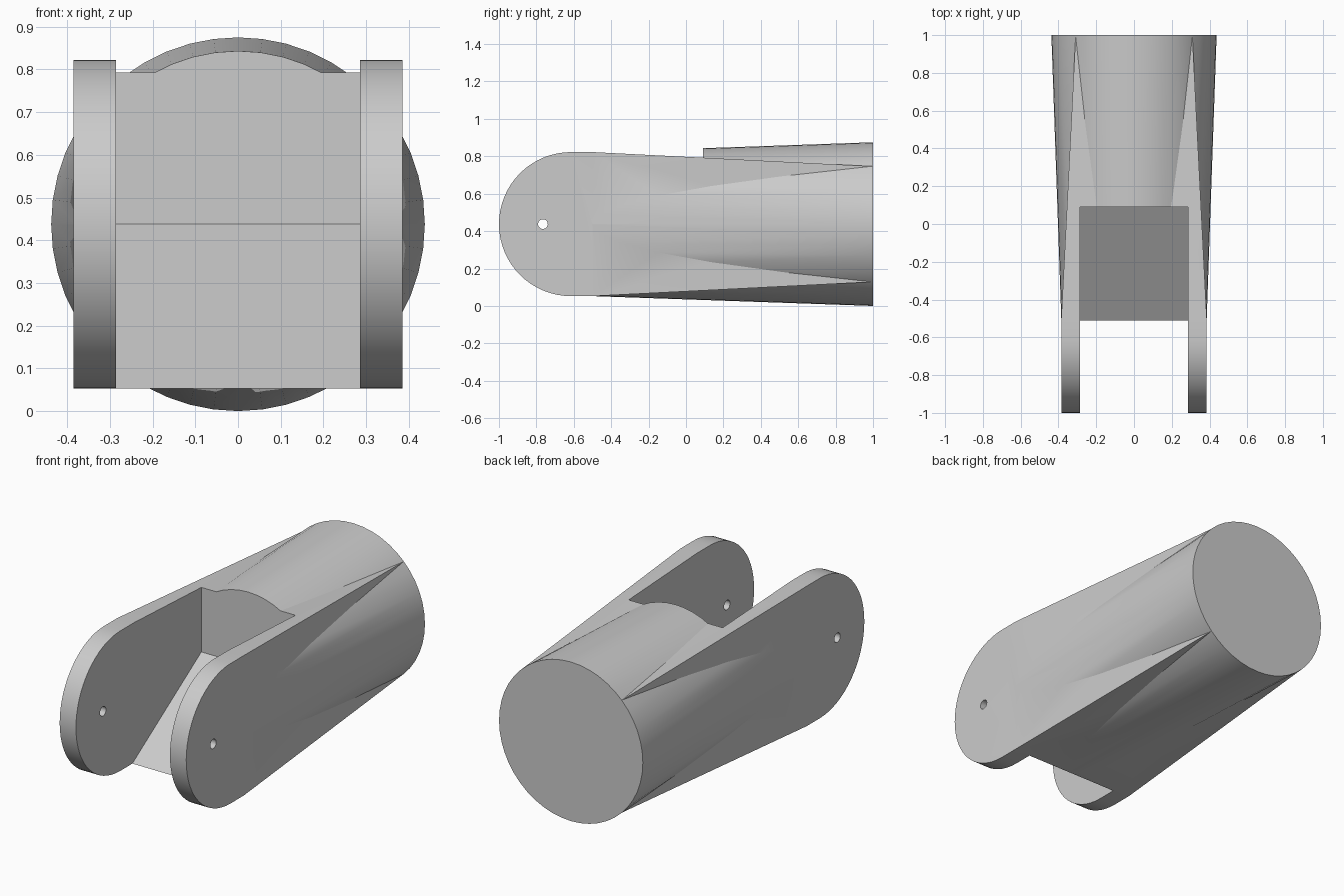
import bpy, bmesh
from math import pi, sin, cos
from mathutils import Matrix, Vector

cube = bpy.data.objects.get("Cube")
if cube:
    bpy.data.objects.remove(cube)

MID = 0.4375      # height of the long axis
HALF = 0.385      # half width of the square end
SLOT = 0.286      # half width of the slot
TAPER = -0.5      # where the taper begins


def make_object(name, bm):
    bmesh.ops.recalc_face_normals(bm, faces=bm.faces)
    mesh = bpy.data.meshes.new(name)
    bm.to_mesh(mesh)
    bm.free()
    obj = bpy.data.objects.new(name, mesh)
    bpy.context.collection.objects.link(obj)
    return obj


def extrude_profile(bm, points, half_width):
    """Extrude a (y, z) outline across x."""
    face = bm.faces.new([bm.verts.new((-half_width, y, z)) for y, z in points])
    new = bmesh.ops.extrude_face_region(bm, geom=[face])["geom"]
    verts = [v for v in new if isinstance(v, bmesh.types.BMVert)]
    bmesh.ops.translate(bm, verts=verts, vec=(2 * half_width, 0, 0))


def round_bar(name, radius1, radius2, y1, y2, sides):
    """Cylinder or cone along y."""
    bm = bmesh.new()
    place = Matrix.Translation((0, (y1 + y2) / 2, MID)) @ Matrix.Rotation(-pi / 2, 4, "X")
    bmesh.ops.create_cone(bm, cap_ends=True, segments=sides, radius1=radius1,
                          radius2=radius2, depth=y2 - y1, matrix=place)
    return make_object(name, bm)


def combine(target, tool, operation):
    mod = target.modifiers.new(operation.lower(), "BOOLEAN")
    mod.operation = operation
    mod.solver = "EXACT"
    mod.object = tool
    bpy.context.view_layer.objects.active = target
    bpy.ops.object.modifier_apply(modifier=mod.name)
    bpy.data.objects.remove(tool)


# Square body with a rounded nose
bm = bmesh.new()
steps = 32
nose = [(-1 + HALF - HALF * sin(pi * i / steps), MID + HALF * cos(pi * i / steps))
        for i in range(steps + 1)]
extrude_profile(bm, nose + [(TAPER, MID - HALF), (TAPER, MID + HALF)], HALF)
bm.faces.ensure_lookup_table()

# Tapering square shank that ends inside the round rear
end = max(bm.faces, key=lambda f: f.calc_center_median().y)
new = bmesh.ops.extrude_face_region(bm, geom=[end])["geom"]
bmesh.ops.delete(bm, geom=[end], context="FACES_ONLY")
for v in [g for g in new if isinstance(g, bmesh.types.BMVert)]:
    side = Vector((v.co.x, 0, v.co.z - MID)) * (0.309 / HALF)
    v.co = side + Vector((0, 1, MID))
body = make_object("fork_body", bm)

# Round shank, widening to the rear
combine(body, round_bar("round_shank", 0.3833, MID, -0.55, 1, 48), "UNION")

# Slot with an upright rear wall and a sloping floor
bm = bmesh.new()
extrude_profile(bm, [(0.09, 1.2), (0.09, MID), (-0.71, -0.076),
                     (-1.2, -0.076), (-1.2, 1.2)], SLOT)
combine(body, make_object("slot_cutter", bm), "DIFFERENCE")

# Pin hole through both arms
pin = round_bar("pin_cutter", 0.026, 0.026, -0.6, 0.6, 20)
pin.data.transform(Matrix.Translation((0, -0.765, MID)) @ Matrix.Rotation(pi / 2, 4, "Z")
                   @ Matrix.Translation((0, 0, -MID)))
combine(body, pin, "DIFFERENCE")

# Single plain grey
grey = bpy.data.materials.new("light_grey")
grey.use_nodes = True
colour = (0.6, 0.6, 0.6, 1)
grey.diffuse_color = colour
grey.node_tree.nodes["Principled BSDF"].inputs["Base Color"].default_value = colour
body.data.materials.clear()
body.data.materials.append(grey)

bpy.ops.object.select_all(action="DESELECT")
body.select_set(True)
bpy.context.view_layer.objects.active = body
bpy.ops.object.shade_smooth_by_angle(angle=pi / 9)
